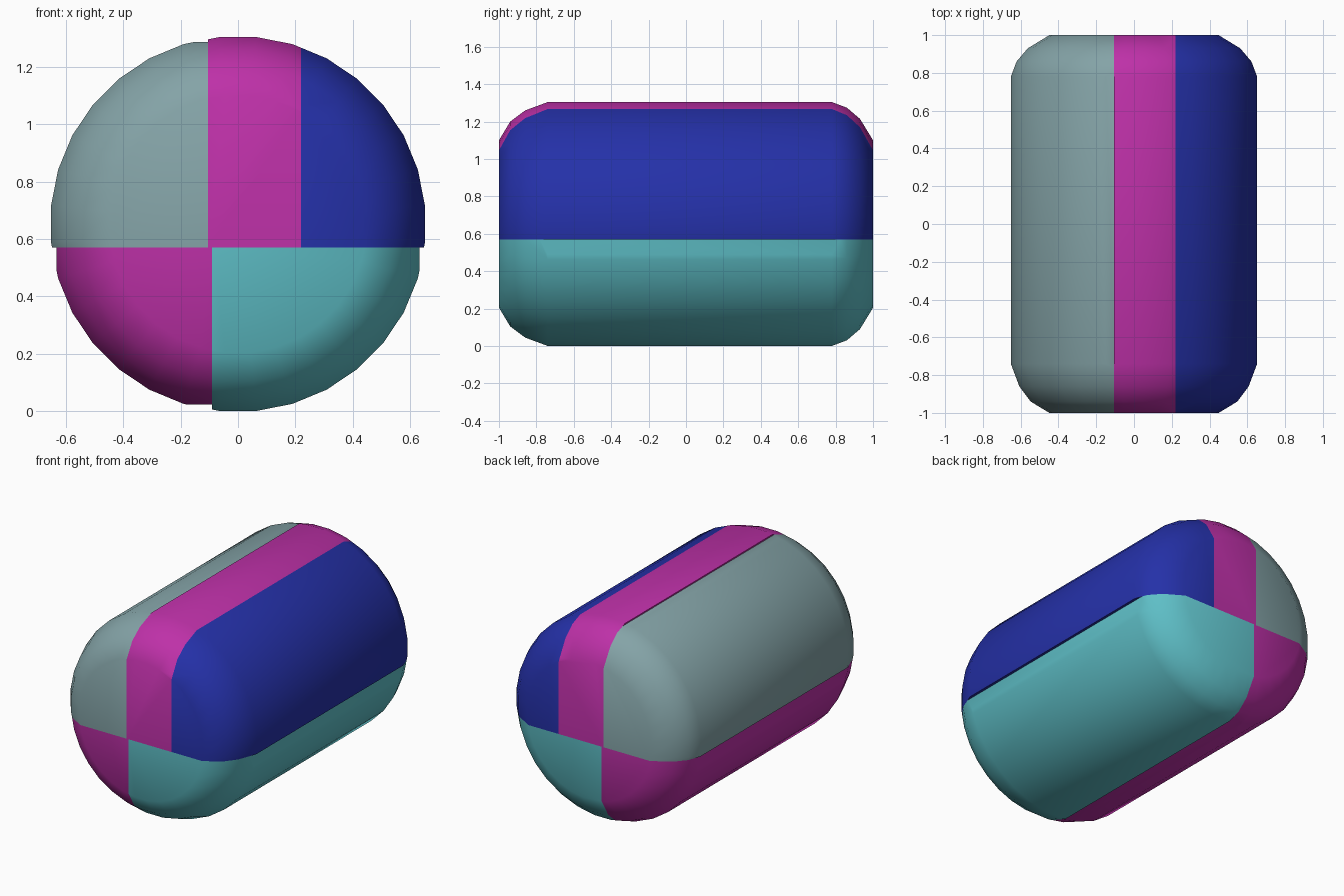
import bpy, bmesh, math

cube = bpy.data.objects.get("Cube")
if cube:
    bpy.data.objects.remove(cube, do_unlink=True)

SIDES = 32
CENTRE_Z = 0.652
# (radius, y) of the rounded barrel from front to back
PROFILE = [(0.45, -1.0), (0.55, -0.94), (0.61, -0.86), (0.655, -0.74),
           (0.655, 0.78), (0.625, 0.86), (0.565, 0.93), (0.45, 1.0)]


def material(name, rgb):
    m = bpy.data.materials.new(name)
    m.use_nodes = True
    m.diffuse_color = (*rgb, 1)
    m.node_tree.nodes["Principled BSDF"].inputs["Base Color"].default_value = (*rgb, 1)
    return m


magenta = material("magenta", (0.515, 0.030, 0.392))
grey = material("blue grey", (0.231, 0.367, 0.386))
teal = material("teal", (0.114, 0.527, 0.578))
blue = material("deep blue", (0.018, 0.030, 0.392))


def barrel():
    """Rounded cylinder along y, closed at both ends."""
    bm = bmesh.new()
    rings = []
    for r, y in PROFILE:
        angles = [2 * math.pi * (i + 0.5) / SIDES for i in range(SIDES)]
        rings.append([bm.verts.new((r * math.cos(a), y, CENTRE_Z + r * math.sin(a)))
                      for a in angles])
    for a, b in zip(rings, rings[1:]):
        for i in range(SIDES):
            j = (i + 1) % SIDES
            bm.faces.new((a[i], a[j], b[j], b[i]))
    bm.faces.new(rings[0])
    bm.faces.new(rings[-1])
    return bm


def clip(bm, co, normal):
    """Cut away the side the normal points to and cap the cut."""
    res = bmesh.ops.bisect_plane(bm, geom=bm.verts[:] + bm.edges[:] + bm.faces[:],
                                 dist=1e-5, plane_co=co, plane_no=normal, clear_outer=True)
    rim = [e for e in res["geom_cut"]
           if isinstance(e, bmesh.types.BMEdge) and e.is_boundary]
    if rim:
        bmesh.ops.edgeloop_fill(bm, edges=rim)


def piece(name, mat, x0, x1, z0, z1):
    """One block of the barrel, limited to an x and z range."""
    bm = barrel()
    clip(bm, (x0, 0, 0), (-1, 0, 0))
    clip(bm, (x1, 0, 0), (1, 0, 0))
    clip(bm, (0, 0, z0), (0, 0, -1))
    clip(bm, (0, 0, z1), (0, 0, 1))
    bmesh.ops.recalc_face_normals(bm, faces=bm.faces[:])
    me = bpy.data.meshes.new(name)
    bm.to_mesh(me)
    bm.free()
    me.materials.append(mat)
    ob = bpy.data.objects.new(name, me)
    bpy.context.collection.objects.link(ob)
    bpy.ops.object.select_all(action='DESELECT')
    ob.select_set(True)
    bpy.context.view_layer.objects.active = ob
    bpy.ops.object.shade_smooth_by_angle(angle=math.radians(40))


# Three blocks above the horizontal split, two below
SPLIT = 0.57
piece("upper_right_block", grey, -0.7, -0.105, SPLIT, 1.287)
piece("upper_middle_block", magenta, -0.105, 0.22, SPLIT, 1.4)
piece("upper_left_block", blue, 0.22, 0.7, SPLIT, 1.4)
piece("lower_right_block", magenta, -0.632, -0.09, 0.022, SPLIT)
piece("lower_left_block", teal, -0.09, 0.632, -0.1, SPLIT)
